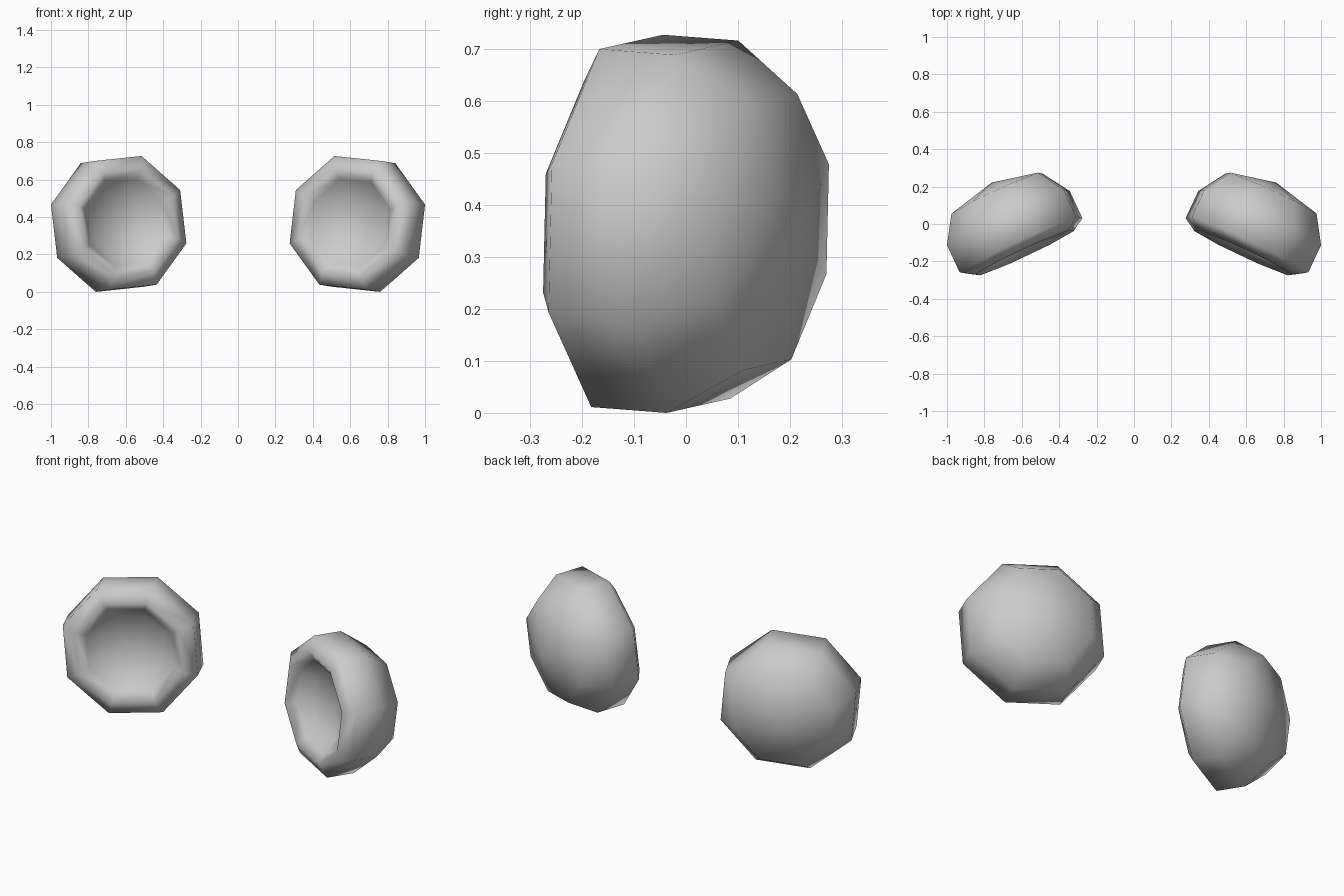
import bpy, bmesh
from math import cos, sin, radians
from mathutils import Matrix, Vector

if "Cube" in bpy.data.objects:
    bpy.data.objects.remove(bpy.data.objects["Cube"])

# Profile of the cup as (radius, depth), from recess centre round the lip to the back apex
PROFILE = [(0, -0.045), (0.19, -0.06), (0.245, -0.125), (0.30, -0.165),
           (0.375, -0.12), (0.375, 0.04), (0.278, 0.185), (0, 0.25)]
SIDES = 8
TURN = 17   # degrees of roll of the octagon


def build_cup(name, mirror):
    bm = bmesh.new()
    rings = []
    for r, w in PROFILE:
        count = SIDES if r else 1
        rings.append([bm.verts.new((r * cos(radians(TURN + 360 / SIDES * i)), w,
                                    r * sin(radians(TURN + 360 / SIDES * i))))
                      for i in range(count)])
    for a, b in zip(rings, rings[1:]):
        for i in range(SIDES):
            j = (i + 1) % SIDES
            if len(a) == 1:
                bm.faces.new((a[0], b[i], b[j]))
            elif len(b) == 1:
                bm.faces.new((a[i], a[j], b[0]))
            else:
                bm.faces.new((a[i], a[j], b[j], b[i]))

    # Tilt, then seat on the ground with the outer edge at x = 1
    bm.transform(Matrix.Rotation(radians(-25), 4, 'Z') @ Matrix.Rotation(radians(-4), 4, 'X'))
    xs, ys, zs = zip(*[v.co[:] for v in bm.verts])
    bm.transform(Matrix.Translation(Vector((1 - max(xs), -(min(ys) + max(ys)) / 2, -min(zs)))))
    if mirror:
        bm.transform(Matrix.Scale(-1, 4, (1, 0, 0)))
    bmesh.ops.recalc_face_normals(bm, faces=bm.faces)
    for f in bm.faces:
        f.smooth = True
    mesh = bpy.data.meshes.new(name)
    bm.to_mesh(mesh)
    bm.free()
    obj = bpy.data.objects.new(name, mesh)
    bpy.context.collection.objects.link(obj)


# Mirrored pair of hollow cups
build_cup("right_cup", False)
build_cup("left_cup", True)
